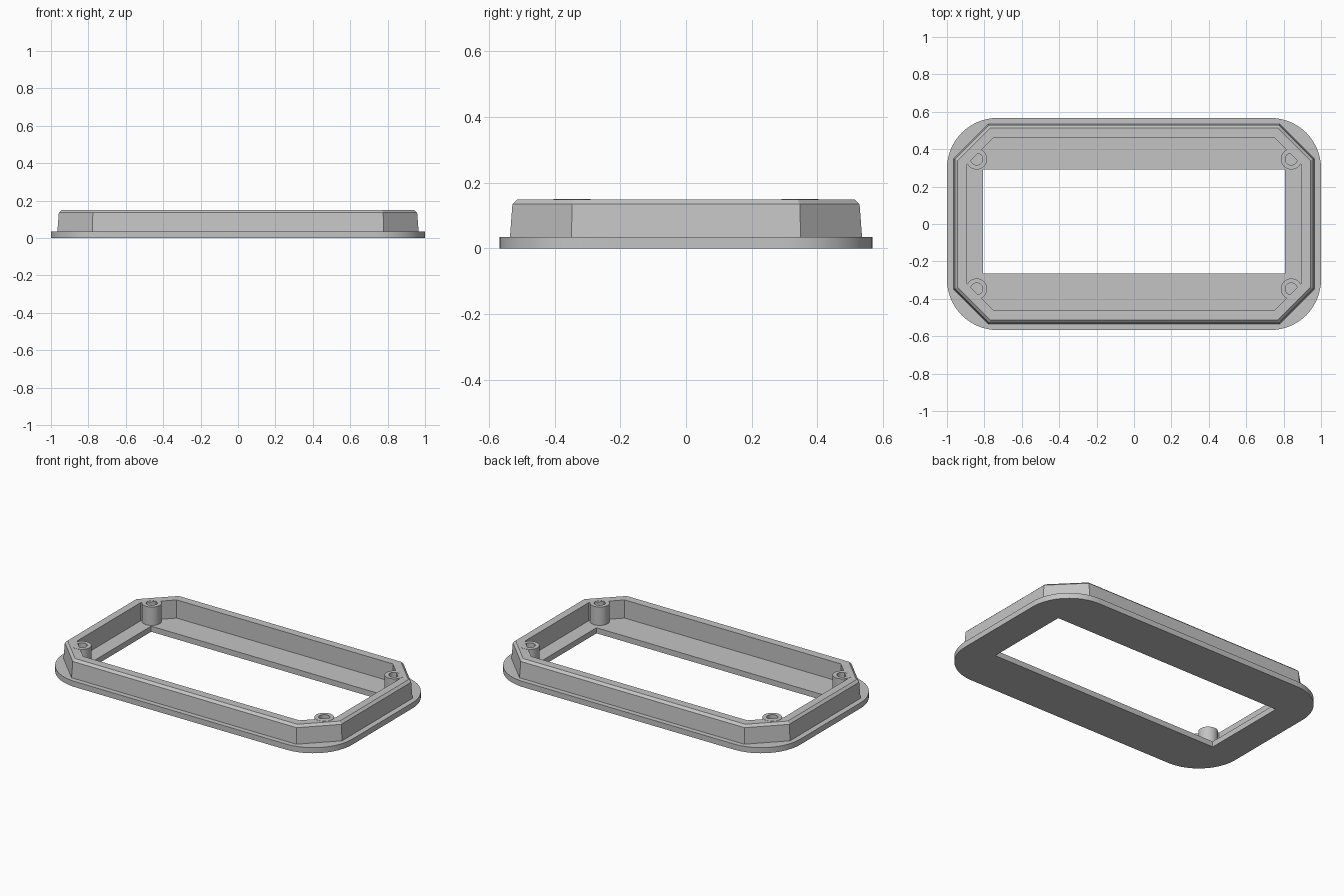
import bpy, bmesh
from math import sin, cos, pi, radians

if "Cube" in bpy.data.objects:
    bpy.data.objects.remove(bpy.data.objects["Cube"], do_unlink=True)

grey = bpy.data.materials.new("plain_grey")
grey.use_nodes = True
grey.diffuse_color = (0.55, 0.55, 0.55, 1)
grey.node_tree.nodes["Principled BSDF"].inputs["Base Color"].default_value = grey.diffuse_color


def outline(hx, hy, r, z, n, cx=0, cy=0):
    """Rectangle whose corners are arcs of n points; n = 2 gives a straight cut."""
    pts = []
    for k, (sx, sy) in enumerate([(1, 1), (-1, 1), (-1, -1), (1, -1)]):
        for i in range(n):
            a = (k + i / (n - 1)) * pi / 2
            pts.append((cx + sx * (hx - r) + r * cos(a), cy + sy * (hy - r) + r * sin(a), z))
    return pts


def loft(name, rings, closed=True):
    """Skin a run of matching outlines."""
    bm = bmesh.new()
    loops = [[bm.verts.new(p) for p in ring] for ring in rings]
    count = len(loops[0])
    for j in range(len(loops) if closed else len(loops) - 1):
        a, b = loops[j], loops[(j + 1) % len(loops)]
        for i in range(count):
            m = (i + 1) % count
            bm.faces.new((a[i], a[m], b[m], b[i]))
    bmesh.ops.remove_doubles(bm, verts=bm.verts, dist=0.00001)
    bmesh.ops.recalc_face_normals(bm, faces=bm.faces)
    mesh = bpy.data.meshes.new(name)
    bm.to_mesh(mesh)
    bm.free()
    mesh.materials.append(grey)
    mesh.shade_smooth()
    mesh.set_sharp_from_angle(angle=radians(20))
    obj = bpy.data.objects.new(name, mesh)
    bpy.context.collection.objects.link(obj)
    return obj


PLATE = 0.035
RIM = 0.149

# Rounded base flange with a rectangular window
SEG = 17
loft("base_flange", [
    outline(1, 0.567, 0.27, 0, SEG),
    outline(1, 0.567, 0.27, PLATE, SEG),
    outline(0.806, 0.278, 0, PLATE, SEG, cy=0.013),
    outline(0.806, 0.278, 0, 0, SEG, cy=0.013),
])

# Eight-sided wall: slight draft outside, chamfered top edge
loft("perimeter_wall", [
    outline(0.966, 0.536, 0.187, PLATE - 0.005, 2),
    outline(0.958, 0.528, 0.182, 0.135, 2),
    outline(0.943, 0.513, 0.173, RIM, 2),
    outline(0.896, 0.463, 0.147, RIM, 2),
    outline(0.896, 0.463, 0.147, PLATE - 0.005, 2),
])

# Four screw bosses with blind holes
SPOKES = 9
for side, sx in (("left", 1), ("right", -1)):
    for end, sy in (("front", -1), ("back", 1)):
        steps = [(0, PLATE - 0.001), (0.056, PLATE - 0.001), (0.056, RIM + 0.001),
                 (0.032, RIM + 0.001), (0.032, 0.05), (0, 0.05)]
        loft(f"screw_boss_{end}_{side}",
             [outline(r, r, r, z, SPOKES, sx * 0.841, sy * 0.347) for r, z in steps],
             closed=False)
